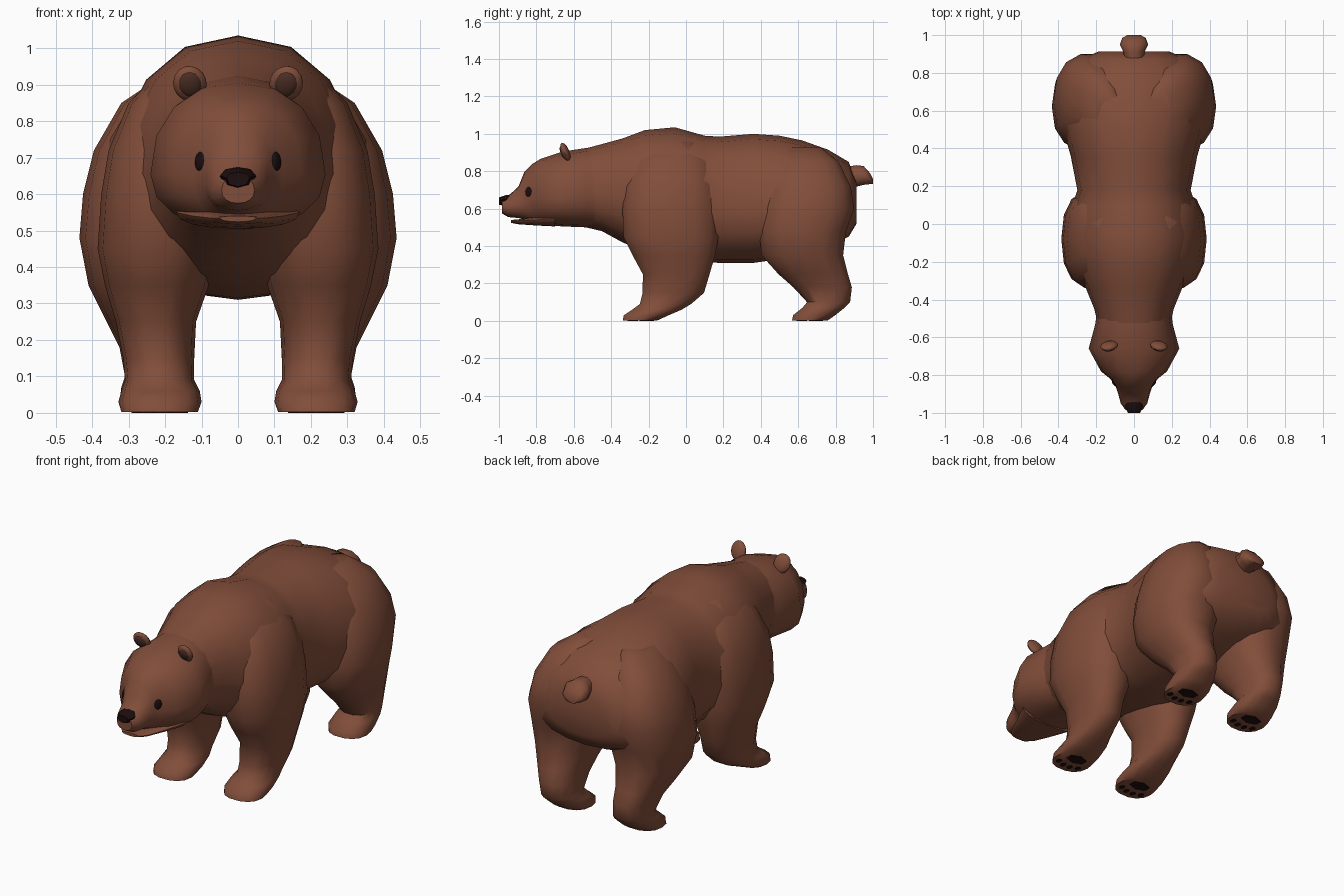
import bpy
import bmesh
import math
from mathutils import Matrix, Vector
from mathutils.bvhtree import BVHTree

cube = bpy.data.objects.get("Cube")
if cube:
    bpy.data.objects.remove(cube, do_unlink=True)


def material(name, rgb):
    mat = bpy.data.materials.new(name)
    mat.use_nodes = True
    color = (*rgb, 1)
    mat.diffuse_color = color
    bsdf = next(n for n in mat.node_tree.nodes if n.type == 'BSDF_PRINCIPLED')
    bsdf.inputs["Base Color"].default_value = color
    bsdf.inputs["Roughness"].default_value = 0.9
    return mat


FUR = material("brown_fur", (0.22, 0.075, 0.042))
DARK = material("near_black", (0.012, 0.004, 0.004))
INNER = material("inner_ear_brown", (0.07, 0.028, 0.018))
parts = []


def finish(name, bm, mat):
    bmesh.ops.recalc_face_normals(bm, faces=bm.faces)
    mesh = bpy.data.meshes.new(name)
    bm.to_mesh(mesh)
    bm.free()
    mesh.materials.append(mat)
    obj = bpy.data.objects.new(name, mesh)
    bpy.context.collection.objects.link(obj)
    parts.append(obj)
    return obj


def loft(name, rings, mat):
    bm = bmesh.new()
    loops = [[bm.verts.new(p) for p in ring] for ring in rings]
    for a, b in zip(loops, loops[1:]):
        for i in range(len(a)):
            j = (i + 1) % len(a)
            bm.faces.new((a[i], a[j], b[j], b[i]))
    bm.faces.new(loops[0])
    bm.faces.new(loops[-1])
    return finish(name, bm, mat)


def unit_ring(count, power):
    # Rounded-square outline: lower power gives squarer corners
    soft = lambda v: math.copysign(abs(v) ** power, v)
    angles = [2 * math.pi * i / count for i in range(count)]
    return [(soft(math.cos(t)), soft(math.sin(t))) for t in angles]


def loft_y(name, sections, mat=FUR, count=16, power=0.9):
    # Each section: y, bottom, top, half width, height of widest point
    rings = []
    for y, low, high, width, mid in sections:
        rings.append([(width * c, y, mid + s * (high - mid if s > 0 else mid - low))
                      for c, s in unit_ring(count, power)])
    return loft(name, rings, mat)


def loft_z(name, sections, side):
    # Each section: z, inner x, outer x, front y, back y
    rings = []
    for z, x0, x1, y0, y1 in sections:
        rings.append([(side * ((x0 + x1) / 2 + c * (x1 - x0) / 2),
                       (y0 + y1) / 2 + s * (y1 - y0) / 2, z)
                      for c, s in unit_ring(14, 0.85)])
    return loft(name, rings, FUR)


def ball(name, matrix, scale, mat):
    bm = bmesh.new()
    bmesh.ops.create_uvsphere(bm, u_segments=12, v_segments=8, radius=1)
    bmesh.ops.transform(bm, matrix=matrix @ Matrix.Diagonal((*scale, 1)), verts=bm.verts)
    return finish(name, bm, mat)


def pad(name, x, y, rx, ry):
    bm = bmesh.new()
    bmesh.ops.create_cone(bm, cap_ends=True, segments=6, radius1=1, radius2=1, depth=1)
    place = Matrix.Translation((x, y, 0.003)) @ Matrix.Diagonal((rx, ry, 0.006, 1))
    bmesh.ops.transform(bm, matrix=place, verts=bm.verts)
    return finish(name, bm, DARK)


# Torso, from neck to rump
loft_y("torso", [
    (-0.62, 0.52, 0.90, 0.17, 0.68),
    (-0.45, 0.48, 0.945, 0.21, 0.68),
    (-0.34, 0.42, 0.975, 0.255, 0.66),
    (-0.22, 0.37, 1.02, 0.31, 0.62),
    (-0.06, 0.34, 1.035, 0.345, 0.58),
    (0.10, 0.315, 0.99, 0.325, 0.58),
    (0.18, 0.31, 0.985, 0.30, 0.58),
    (0.36, 0.31, 1.0, 0.335, 0.58),
    (0.50, 0.33, 0.99, 0.375, 0.58),
    (0.62, 0.36, 0.965, 0.39, 0.57),
    (0.76, 0.40, 0.915, 0.36, 0.57),
    (0.87, 0.45, 0.85, 0.29, 0.58),
    (0.912, 0.52, 0.74, 0.19, 0.61)])

# Head with muzzle, and the lower jaw
head = loft_y("head", [
    (-0.42, 0.48, 0.93, 0.19, 0.68),
    (-0.53, 0.50, 0.925, 0.205, 0.67),
    (-0.66, 0.505, 0.905, 0.24, 0.655),
    (-0.78, 0.515, 0.865, 0.175, 0.655),
    (-0.82, 0.52, 0.84, 0.125, 0.65),
    (-0.865, 0.54, 0.795, 0.095, 0.64),
    (-0.895, 0.55, 0.72, 0.085, 0.62),
    (-0.95, 0.555, 0.668, 0.07, 0.61),
    (-0.985, 0.575, 0.65, 0.045, 0.61)])
loft_y("lower_jaw", [
    (-0.70, 0.505, 0.57, 0.17, 0.55),
    (-0.80, 0.51, 0.56, 0.125, 0.54),
    (-0.90, 0.517, 0.542, 0.08, 0.535),
    (-0.935, 0.524, 0.54, 0.05, 0.535)])
loft_y("nose", [
    (-0.94, 0.63, 0.675, 0.04, 0.655),
    (-0.965, 0.615, 0.672, 0.05, 0.65),
    (-1.0, 0.62, 0.66, 0.032, 0.645)], DARK, 8)

# Stubby tail
loft_y("tail", [
    (0.83, 0.72, 0.82, 0.05, 0.77),
    (0.91, 0.715, 0.835, 0.055, 0.775),
    (0.95, 0.725, 0.83, 0.075, 0.775),
    (0.985, 0.73, 0.79, 0.062, 0.76),
    (1.0, 0.73, 0.76, 0.035, 0.745)], FUR, 10)

# Legs, with shoulder or haunch rising into the torso
FRONT = [
    (0.003, 0.11, 0.32, -0.34, -0.15),
    (0.03, 0.10, 0.328, -0.335, -0.09),
    (0.06, 0.105, 0.32, -0.29, -0.02),
    (0.09, 0.12, 0.31, -0.25, 0.03),
    (0.15, 0.12, 0.315, -0.235, 0.10),
    (0.25, 0.115, 0.335, -0.235, 0.13),
    (0.35, 0.08, 0.365, -0.29, 0.16),
    (0.45, 0.06, 0.385, -0.34, 0.18),
    (0.60, 0.05, 0.375, -0.345, 0.18),
    (0.72, 0.05, 0.355, -0.33, 0.17),
    (0.85, 0.05, 0.30, -0.28, 0.14),
    (0.96, 0.03, 0.19, -0.20, 0.06)]
REAR = [
    (0.003, 0.11, 0.32, 0.565, 0.76),
    (0.03, 0.10, 0.325, 0.57, 0.80),
    (0.07, 0.11, 0.32, 0.62, 0.85),
    (0.10, 0.125, 0.31, 0.645, 0.88),
    (0.18, 0.125, 0.325, 0.57, 0.89),
    (0.25, 0.115, 0.36, 0.49, 0.87),
    (0.35, 0.08, 0.41, 0.40, 0.845),
    (0.48, 0.04, 0.435, 0.385, 0.86),
    (0.60, 0.03, 0.425, 0.39, 0.905),
    (0.72, 0.05, 0.395, 0.42, 0.885),
    (0.85, 0.08, 0.32, 0.48, 0.82),
    (0.93, 0.08, 0.20, 0.50, 0.72)]

# Surface lookup that seats the eyes on the face
bm = bmesh.new()
bm.from_mesh(head.data)
face = BVHTree.FromBMesh(bm)
bm.free()

for label, side in (("left", 1), ("right", -1)):
    for kind, rings, toe_y in (("front", FRONT, -0.295), ("rear", REAR, 0.61)):
        loft_z(f"{label}_{kind}_leg", rings, side)
        # Paw pads under the sole
        pad(f"{label}_{kind}_paw_pad", side * 0.215, toe_y + 0.085, 0.06, 0.038)
        for i in range(4):
            off = i - 1.5
            pad(f"{label}_{kind}_toe_pad_{i + 1}", side * 0.215 + off * 0.043,
                toe_y + 0.008 * off * off, 0.015, 0.02)

    # Ears lean slightly forward and outward
    ear = (Matrix.Translation((side * 0.132, -0.645, 0.903))
           @ Matrix.Rotation(math.radians(18) * side, 4, 'Y')
           @ Matrix.Rotation(math.radians(22), 4, 'X'))
    ball(f"{label}_ear", ear, (0.046, 0.021, 0.052), FUR)
    ball(f"{label}_inner_ear", ear @ Matrix.Translation((0, -0.012, 0.002)),
         (0.032, 0.014, 0.037), INNER)

    # Eyes
    hit, normal, _, _ = face.ray_cast(Vector((side * 0.105, -2, 0.69)), Vector((0, 1, 0)))
    turn = normal.to_track_quat('Y', 'Z').to_matrix().to_4x4()
    ball(f"{label}_eye", Matrix.Translation(hit) @ turn, (0.02, 0.008, 0.026), DARK)

# Smooth shading with crisp edges at soles and pads
bpy.ops.object.select_all(action='DESELECT')
for obj in parts:
    obj.select_set(True)
bpy.context.view_layer.objects.active = parts[0]
bpy.ops.object.shade_smooth_by_angle(angle=math.radians(55))
